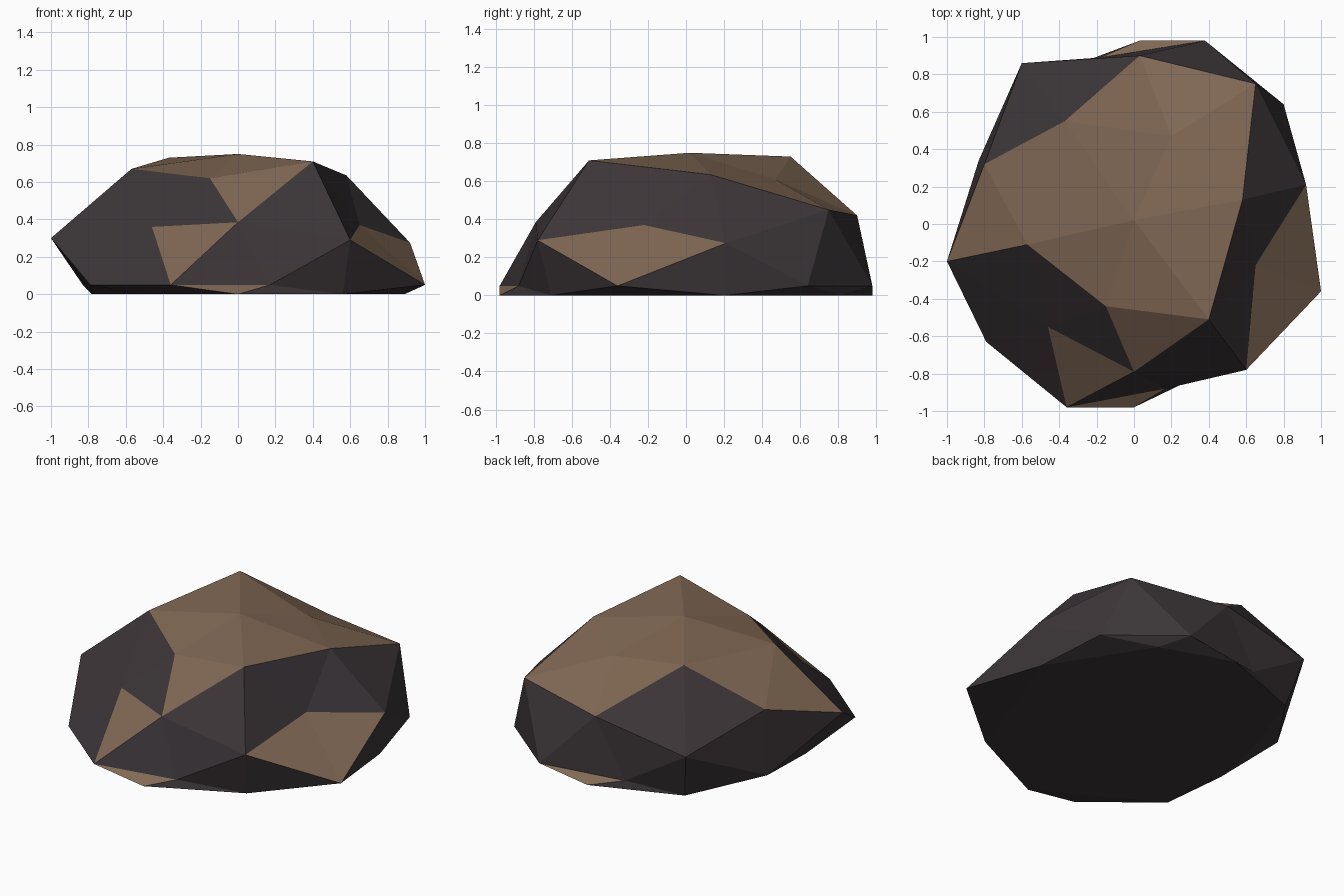
import bpy, bmesh, math
from mathutils import Vector
from itertools import combinations

if "Cube" in bpy.data.objects:
    bpy.data.objects.remove(bpy.data.objects["Cube"])

PHI = (1 + math.sqrt(5)) / 2

# Shaped rings of the boulder, top to bottom, each counter-clockwise
rings = [
    [(0, .02, .75)],
    [(.58, .13, .635), (.2, .47, .61), (-.37, .55, .73),
     (-.57, -.11, .67), (-.15, -.44, .62), (.4, -.51, .71)],
    [(.65, -.22, .37), (.92, .21, .275), (.65, .75, .45), (.03, .9, .42),
     (-.6, .86, .305), (-.8, .32, .465), (-1, -.2, .3), (-.46, -.55, .36),
     (0, -.79, .385), (.6, -.78, .29)],
    [(x, y, .05) for x, y in
     [(1, -.36), (.8, .64), (.38, .98), (-.18, .89),
      (-.83, .34), (-.79, -.63), (-.36, -.98), (.17, -.88)]],
    [(x, y, 0) for x, y in
     [(.7, -.27), (.89, .2), (.5, .82), (.03, .98), (-.53, .77),
      (-.7, .27), (-.78, -.13), (-.52, -.68), (0, -.98), (.56, -.71)]],
    [(x, y, 0) for x, y in
     [(.5, .12), (.19, .48), (-.35, .45), (-.5, -.12), (-.19, -.48), (.35, -.45)]],
    [(0, 0, 0)],
]

# Twice-divided icosahedron standing on an edge: corners plus edge midpoints
corners = []
for a in (-1, 1):
    for b in (-PHI, PHI):
        corners += [Vector((0, a, b)), Vector((a, b, 0)), Vector((b, 0, a))]
mids = [(p + q) / 2 for p, q in combinations(corners, 2) if (p - q).length < 2.1]

bm = bmesh.new()
for p in corners + mids:
    bm.verts.new(p.normalized())
bmesh.ops.convex_hull(bm, input=bm.verts[:])
bmesh.ops.recalc_face_normals(bm, faces=bm.faces[:])


def azimuth(v):
    return (math.atan2(v.co.y, v.co.x) + .01) % math.tau


# Move every ring of the sphere onto the boulder shape
limits = [2, .9, .7, .2, -.2, -.7, -.9, -2]
groups = [sorted((v for v in bm.verts if lo < v.co.z <= hi), key=azimuth)
          for hi, lo in zip(limits, limits[1:])]
for group, ring in zip(groups, rings):
    for v, co in zip(group, ring):
        v.co = co

# Earth on the faces that look up, dark stone elsewhere
bm.normal_update()
for f in bm.faces:
    f.smooth = False
    f.material_index = int(f.normal.z > .714)

mesh = bpy.data.meshes.new("boulder")
bm.to_mesh(mesh)
bm.free()
for name, color in (("dark_stone", (.045, .036, .04, 1)), ("earth", (.22, .14, .09, 1))):
    mat = bpy.data.materials.new(name)
    mat.diffuse_color = color
    mat.use_nodes = True
    mat.node_tree.nodes["Principled BSDF"].inputs["Base Color"].default_value = mat.diffuse_color
    mesh.materials.append(mat)
boulder = bpy.data.objects.new("boulder", mesh)
bpy.context.collection.objects.link(boulder)
